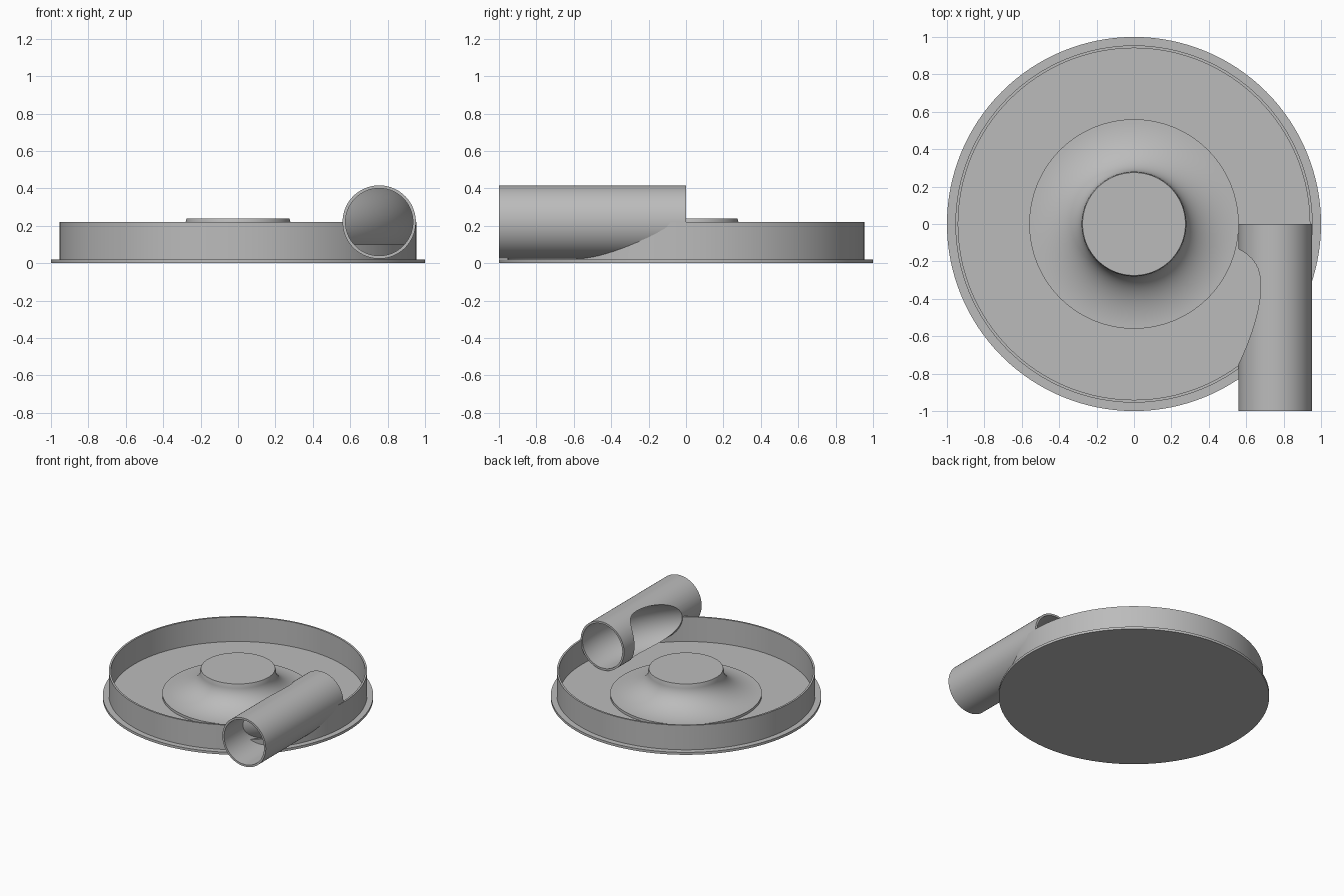
import bpy, bmesh, math
from mathutils import Matrix

cube = bpy.data.objects.get("Cube")
if cube:
    bpy.data.objects.remove(cube, do_unlink=True)

grey = bpy.data.materials.new("plain grey")
grey.use_nodes = True
grey.diffuse_color = (0.5, 0.5, 0.5, 1)
grey.node_tree.nodes["Principled BSDF"].inputs["Base Color"].default_value = (0.5, 0.5, 0.5, 1)

PIPE_X, PIPE_Z = 0.755, 0.22
OUTER, INNER = 0.196, 0.18


def finish(name, bm):
    bmesh.ops.recalc_face_normals(bm, faces=bm.faces)
    mesh = bpy.data.meshes.new(name)
    bm.to_mesh(mesh)
    bm.free()
    mesh.materials.append(grey)
    obj = bpy.data.objects.new(name, mesh)
    bpy.context.collection.objects.link(obj)
    return obj


def lathe(name, profile, closed=False, steps=128):
    """Revolve (radius, height) points about z; an open profile starts and ends on the axis."""
    bm = bmesh.new()
    verts = [bm.verts.new((r, 0, z)) for r, z in profile]
    count = len(verts)
    edges = [bm.edges.new((verts[i], verts[(i + 1) % count]))
             for i in range(count if closed else count - 1)]
    bmesh.ops.spin(bm, geom=verts + edges, axis=(0, 0, 1), cent=(0, 0, 0),
                   angle=math.tau, steps=steps)
    bmesh.ops.remove_doubles(bm, verts=bm.verts, dist=1e-5)
    return finish(name, bm)


def rod(name, radius, y0, y1):
    """Solid cylinder along y on the pipe axis."""
    bm = bmesh.new()
    bmesh.ops.create_cone(bm, cap_ends=True, segments=96, radius1=radius,
                          radius2=radius, depth=y1 - y0)
    bm.transform(Matrix.Translation((PIPE_X, (y0 + y1) / 2, PIPE_Z))
                 @ Matrix.Rotation(math.pi / 2, 4, 'X'))
    return finish(name, bm)


def ring_duct(name, radius):
    points = [(PIPE_X + radius * math.cos(a), PIPE_Z + radius * math.sin(a))
              for a in (math.tau * i / 64 for i in range(64))]
    return lathe(name, points, closed=True, steps=160)


def cut(obj, cutter):
    mod = obj.modifiers.new("cut", 'BOOLEAN')
    mod.operation, mod.solver, mod.object = 'DIFFERENCE', 'EXACT', cutter
    bpy.context.view_layer.objects.active = obj
    bpy.ops.object.modifier_apply(modifier=mod.name)


# Base plate, rim wall and flared centre hub
base = lathe("base_plate", [(0, 0), (1, 0), (1, 0.02), (0, 0.02)])
wall = lathe("rim_wall", [(0.94, 0.01), (0.955, 0.01), (0.955, 0.22), (0.94, 0.22)], closed=True)
flare = [(0.56 - 0.28 * math.sin(t), 0.22 - 0.18 * math.cos(t))
         for t in (math.pi / 2 * i / 20 for i in range(21))]
hub = lathe("centre_hub", [(0, 0.015), (0.56, 0.015)] + flare + [(0.275, 0.24), (0, 0.24)])

# Tangential pipe: straight bore at the front, ring-shaped passage at the back
pipe = rod("inlet_pipe", OUTER, -1, 0)
bore = rod("bore_cutter", INNER, -1.1, -0.001)
fat_duct = ring_duct("duct_shell_cutter", OUTER)
duct = ring_duct("duct_cutter", INNER)
cut(bore, fat_duct)
cut(pipe, bore)
cut(pipe, duct)

# Opening through the rim wall, leaving a low sill in the pipe
opening = rod("opening_cutter", INNER, -1.1, -0.05)
bm = bmesh.new()
bm.from_mesh(opening.data)
geom = bm.verts[:] + bm.edges[:] + bm.faces[:]
sliced = bmesh.ops.bisect_plane(bm, geom=geom, plane_co=(0, 0, 0.1),
                                plane_no=(0, 0, -1), clear_outer=True)
bmesh.ops.holes_fill(bm, edges=[e for e in bm.edges if e.is_boundary], sides=0)
bmesh.ops.recalc_face_normals(bm, faces=bm.faces)
bm.to_mesh(opening.data)
bm.free()
cut(wall, opening)

for helper in (bore, fat_duct, duct, opening):
    bpy.data.objects.remove(helper, do_unlink=True)

# Smooth curved surfaces, keep the rims sharp
bpy.ops.object.select_all(action='DESELECT')
for part in (base, wall, hub, pipe):
    part.select_set(True)
    bpy.context.view_layer.objects.active = part
bpy.ops.object.shade_smooth_by_angle(angle=math.radians(30))
